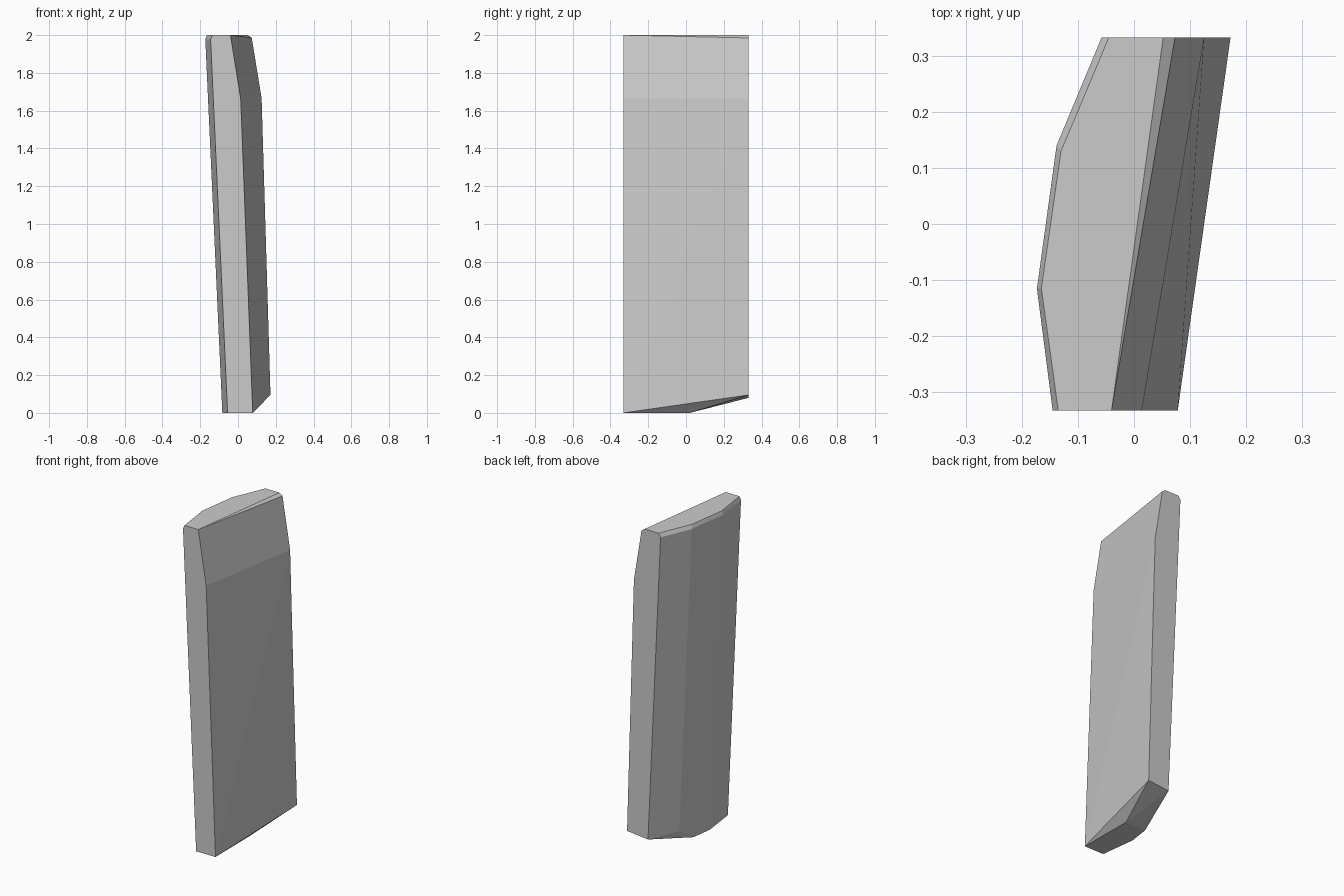
import bpy, bmesh, math

if "Cube" in bpy.data.objects:
    bpy.data.objects.remove(bpy.data.objects["Cube"])

Y = 0.332          # half depth of the slab
LEAN = 0.09        # sideways shift of the left side from top to bottom

# Bowed left side, seen from above, at the top: (x, y)
left_outer = [(-0.145, -Y), (-0.173, -0.115), (-0.138, 0.14), (-0.058, Y)]
left_inner = [(-0.135, -Y), (-0.165, -0.115), (-0.13, 0.13), (-0.045, Y)]
left_bottom_z = [0, 0, 0.08, 0.08]

points = []
# Left side: bottom rim, top rim and the small bevel above it
for (x, y), z in zip(left_outer, left_bottom_z):
    points += [(x, y, 1.977), (x + LEAN - z * 0.045, y, z)]
points += [(x, y, 2.0) for x, y in left_inner]

# Flat right side: front and back edge profiles (x, z), bent near the top
points += [(x, -Y, z) for x, z in [(-0.04, 2), (0.014, 1.665), (0.078, 0)]]
points += [(x, Y, z) for x, z in [(0.052, 2), (0.073, 1.985), (0.125, 1.665), (0.172, 0.095)]]

# Break line where the base starts to rise towards the back
points += [(0.075, 0.02, 0), (-0.064, 0.02, 0)]

# Faceted stone slab: skin the outline points
bm = bmesh.new()
for p in points:
    bm.verts.new(p)
res = bmesh.ops.convex_hull(bm, input=bm.verts[:])
loose = [v for v in bm.verts if not v.link_faces]
bmesh.ops.delete(bm, geom=loose, context='VERTS')
bmesh.ops.dissolve_limit(bm, angle_limit=math.radians(0.5), verts=bm.verts[:], edges=bm.edges[:])
bmesh.ops.recalc_face_normals(bm, faces=bm.faces[:])

mesh = bpy.data.meshes.new("stone_slab")
bm.to_mesh(mesh)
bm.free()
slab = bpy.data.objects.new("stone_slab", mesh)
bpy.context.collection.objects.link(slab)
